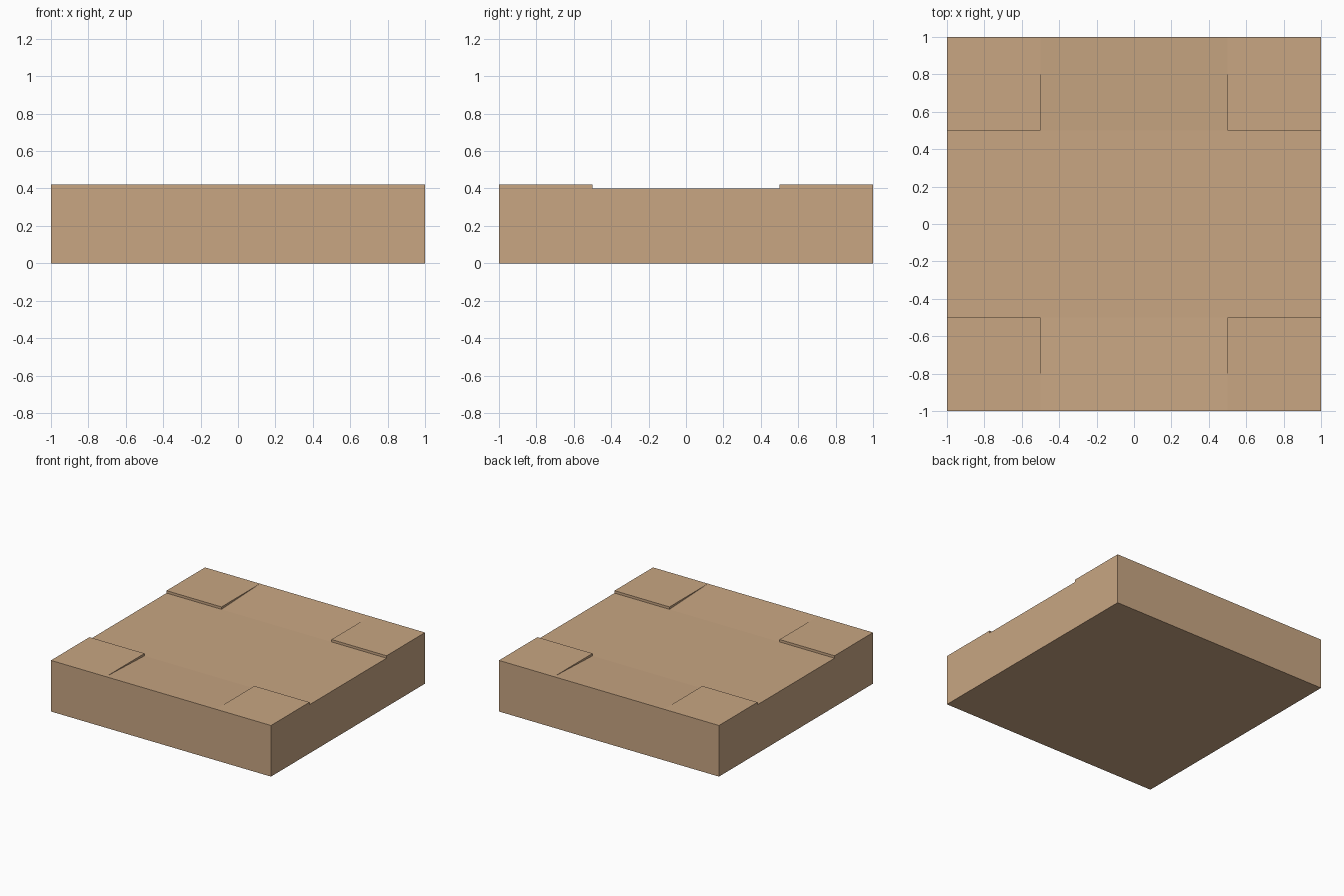
import bpy, bmesh

if "Cube" in bpy.data.objects:
    bpy.data.objects.remove(bpy.data.objects["Cube"])

W, IN, LOW, TOP = 1.0, 0.5, 0.40, 0.42   # half width, pad inner edge, recess and pad heights

tan = bpy.data.materials.new("light_tan")
tan.diffuse_color = (0.58, 0.38, 0.225, 1)
tan.use_nodes = True
tan.node_tree.nodes["Principled BSDF"].inputs["Base Color"].default_value = tan.diffuse_color

bm = bmesh.new()

def face(*pts):
    bm.faces.new([bm.verts.new(p) for p in pts])

# underside and recessed centre band running side to side
face((-W, -W, 0), (-W, W, 0), (W, W, 0), (W, -W, 0))
face((-W, -IN, LOW), (-IN, -IN, LOW), (IN, -IN, LOW), (W, -IN, LOW),
     (W, IN, LOW), (IN, IN, LOW), (-IN, IN, LOW), (-W, IN, LOW))

for s in (-1, 1):
    # front / back wall
    face((-W, s*W, 0), (W, s*W, 0), (W, s*W, TOP), (IN, s*W, TOP), (-IN, s*W, TOP), (-W, s*W, TOP))
    # left / right wall with its shallow notch
    face((s*W, -W, 0), (s*W, W, 0), (s*W, W, TOP), (s*W, IN, TOP),
         (s*W, IN, LOW), (s*W, -IN, LOW), (s*W, -IN, TOP), (s*W, -W, TOP))
    # ramp rising between the pads to the front / back edge
    face((-IN, s*IN, LOW), (IN, s*IN, LOW), (IN, s*W, TOP), (-IN, s*W, TOP))
    for t in (-1, 1):
        # raised corner pad: top, step, and tapering wedge side
        face((t*IN, s*IN, TOP), (t*W, s*IN, TOP), (t*W, s*W, TOP), (t*IN, s*W, TOP))
        face((t*IN, s*IN, LOW), (t*W, s*IN, LOW), (t*W, s*IN, TOP), (t*IN, s*IN, TOP))
        face((t*IN, s*IN, LOW), (t*IN, s*W, TOP), (t*IN, s*IN, TOP))

bmesh.ops.remove_doubles(bm, verts=bm.verts, dist=1e-5)
bmesh.ops.recalc_face_normals(bm, faces=bm.faces)
me = bpy.data.meshes.new("slab")
bm.to_mesh(me)
bm.free()
me.materials.append(tan)
bpy.context.collection.objects.link(bpy.data.objects.new("slab", me))
